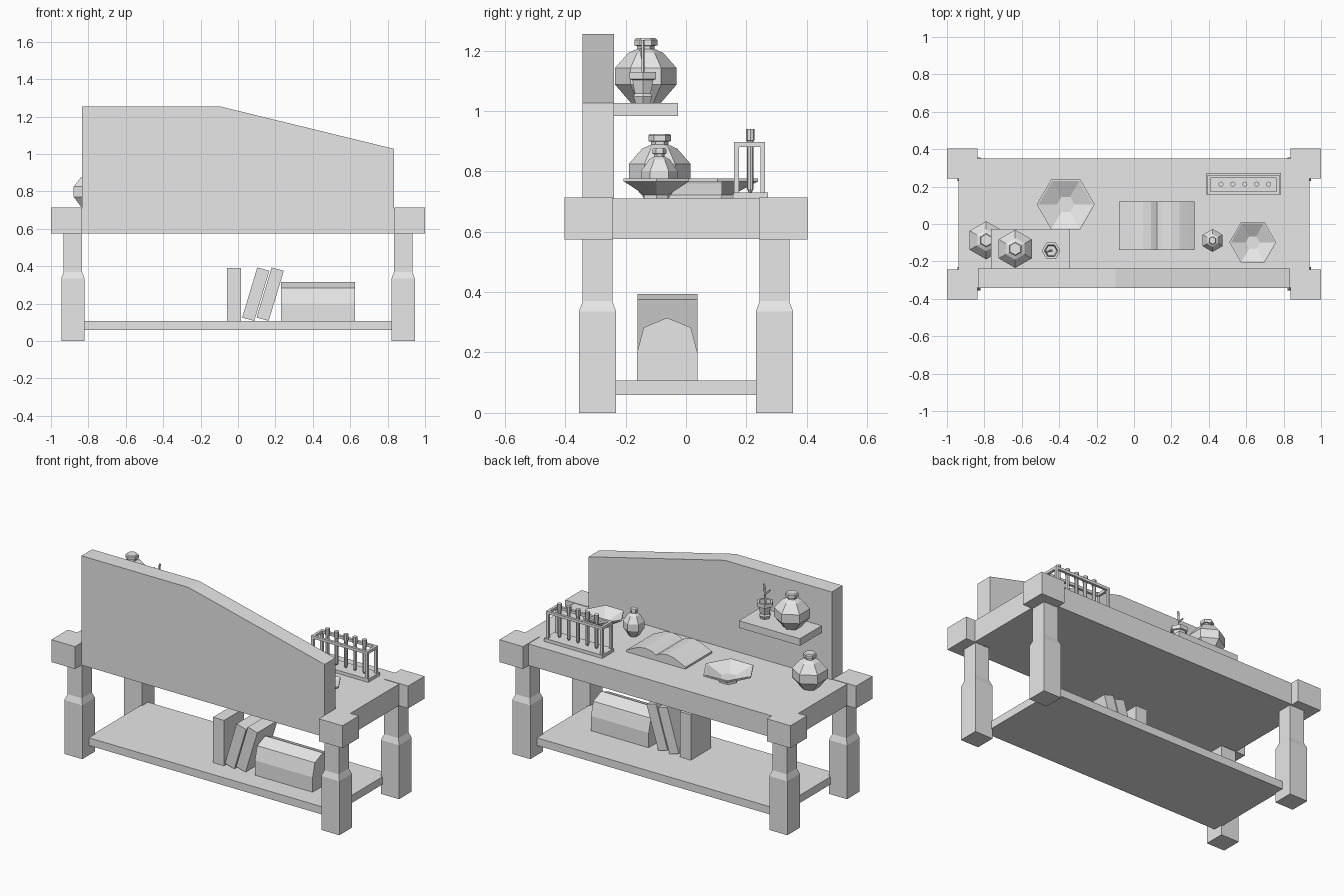
import bpy, bmesh, math
from mathutils import Vector

cube = bpy.data.objects.get("Cube")
if cube:
    bpy.data.objects.remove(cube, do_unlink=True)

grey = bpy.data.materials.new("plain_grey")
grey.use_nodes = True
grey.diffuse_color = (0.8, 0.8, 0.8, 1)
grey.node_tree.nodes["Principled BSDF"].inputs["Base Color"].default_value = (0.8, 0.8, 0.8, 1)


def finish(name, bm):
    bmesh.ops.recalc_face_normals(bm, faces=bm.faces)
    mesh = bpy.data.meshes.new(name)
    bm.to_mesh(mesh)
    bm.free()
    mesh.materials.append(grey)
    obj = bpy.data.objects.new(name, mesh)
    bpy.context.scene.collection.objects.link(obj)
    return obj


def loft(name, rings, cap=True):
    """Skin a list of equally long point rings."""
    bm = bmesh.new()
    rows = [[bm.verts.new(p) for p in ring] for ring in rings]
    n = len(rows[0])
    for a, b in zip(rows, rows[1:]):
        for i in range(n):
            j = (i + 1) % n
            bm.faces.new((a[i], a[j], b[j], b[i]))
    if cap:
        bm.faces.new(rows[0])
        bm.faces.new(rows[-1])
    return finish(name, bm)


def rect(x, y, z):
    return [(x[0], y[0], z), (x[1], y[0], z), (x[1], y[1], z), (x[0], y[1], z)]


def box(name, x, y, z):
    return loft(name, [rect(x, y, z[0]), rect(x, y, z[1])])


def extrude_y(name, outline, y):
    return loft(name, [[(px, v, pz) for px, pz in outline] for v in y])


def extrude_x(name, outline, x):
    return loft(name, [[(v, py, pz) for py, pz in outline] for v in x])


def turned(name, centre, profile, sides=6, turn=0.0, r_scale=1.0, z_scale=1.0):
    """Lathe a (radius, height) profile around a vertical axis."""
    cx, cy, cz = centre
    angles = [turn + math.tau * i / sides for i in range(sides)]
    return loft(name, [[(cx + r * r_scale * math.cos(a), cy + r * r_scale * math.sin(a),
                         cz + h * z_scale) for a in angles] for r, h in profile])


def rod(name, start, end, radius, sides=5):
    a, b = Vector(start), Vector(end)
    q = (b - a).to_track_quat('Z', 'Y')
    ring = [q @ Vector((radius * math.cos(math.tau * i / sides),
                        radius * math.sin(math.tau * i / sides), 0)) for i in range(sides)]
    return loft(name, [[a + p for p in ring], [b + p for p in ring]])


TOP = 0.71

# Table top, back board and lower shelf
box("table_top", (-0.938, 0.938), (-0.34, 0.35), (0.576, TOP))
extrude_y("back_board", [(-0.835, 0.576), (0.835, 0.576), (0.835, 1.027),
                         (-0.1, 1.255), (-0.835, 1.255)], (-0.343, -0.238))
box("lower_shelf", (-0.83, 0.83), (-0.29, 0.29), (0.06, 0.108))

# Corner blocks and legs
for sx, side in ((1, "left"), (-1, "right")):
    for sy, end in ((-1, "front"), (1, "back")):
        cx, cy = sx * 0.883, sy * 0.293
        box(f"corner_block_{end}_{side}", sorted((sx * 0.838, sx)),
            sorted((sy * 0.242, sy * 0.403)), (0.574, TOP + 0.003))
        loft(f"leg_{end}_{side}", [rect((cx - w, cx + w), (cy - w, cy + w), z)
             for w, z in ((0.062, 0), (0.062, 0.335), (0.049, 0.37), (0.049, 0.576))])

# Wall shelf
box("wall_shelf", (-0.765, -0.345), (-0.24, -0.026), (0.983, 1.027))

# Pots
POT = [(0.05, 0), (0.102, 0.06), (0.102, 0.115), (0.058, 0.165), (0.029, 0.178),
       (0.029, 0.188), (0.038, 0.19), (0.038, 0.208), (0.032, 0.214)]
turned("pot_on_wall_shelf", (-0.635, -0.133, 1.027), POT, turn=math.pi / 6)
turned("pot_on_table", (-0.79, -0.087, TOP), POT, turn=math.pi / 6)
turned("small_bottle", (0.42, -0.088, TOP), POT, turn=math.pi / 6, r_scale=0.6, z_scale=0.78)

# Vial with a twig
turned("vial", (-0.443, -0.143, 1.027),
       [(0.028, 0), (0.036, 0.02), (0.03, 0.03), (0.04, 0.075), (0.05, 0.078),
        (0.05, 0.102), (0.036, 0.102), (0.03, 0.06)])
rod("twig_stem", (-0.45, -0.143, 1.08), (-0.437, -0.143, 1.235), 0.006)
rod("twig_branch", (-0.442, -0.143, 1.17), (-0.475, -0.15, 1.205), 0.005)

# Bowls
BOWL = [(0.36, 0), (0.36, 0.012), (0.45, 0.018), (1, 0.057), (1, 0.066),
        (0.94, 0.066), (0.3, 0.024)]
turned("large_bowl", (-0.365, 0.105, TOP), BOWL, r_scale=0.155)
turned("small_bowl", (0.635, -0.098, TOP), BOWL, r_scale=0.125)

# Open book
half = [(0, 0.034), (0.03, 0.05), (0.075, 0.057), (0.12, 0.05), (0.165, 0.03), (0.202, 0.012)]
pages = [(0.122 - x, TOP + z) for x, z in reversed(half)] + \
        [(0.122 + x, TOP + z) for x, z in half[1:]]
extrude_y("open_book", [(-0.08, TOP)] + pages + [(0.324, TOP)], (-0.14, 0.12))

# Test tube rack
X, Y = (0.385, 0.785), (0.158, 0.272)
box("rack_base", X, Y, (TOP, 0.73))
px, py, t = (0.4, 0.77), (0.167, 0.254), 0.008
for x in px:
    for y in py:
        box("rack_post", (x - t, x + t), (y - t, y + t), (0.73, 0.897))
    box("rack_end_rail", (x - t, x + t), (py[0], py[1]), (0.88, 0.897))
for y in py:
    box("rack_long_rail", (px[0], px[1]), (y - t, y + t), (0.88, 0.897))
for i in range(5):
    turned("test_tube", (0.465 + i * 0.0637, 0.213, 0.73),
           [(0.005, 0), (0.011, 0.012), (0.011, 0.17), (0.014, 0.172), (0.014, 0.21)], sides=8)

# Books and domed chest on the lower shelf
BOOK_Y = (-0.16, 0.038)
box("upright_book", (-0.06, 0.016), BOOK_Y, (0.108, 0.39))
for i in range(2):
    dx = i * 0.077
    extrude_y("leaning_book", [(x + dx, z) for x, z in (
        (0.022, 0.125), (0.087, 0.108), (0.168, 0.375), (0.103, 0.393))], BOOK_Y)
extrude_x("domed_chest", [(-0.162, 0.108), (-0.162, 0.2), (-0.14, 0.283), (-0.063, 0.315),
                          (0.016, 0.283), (0.038, 0.2), (0.038, 0.108)], (0.23, 0.626))
